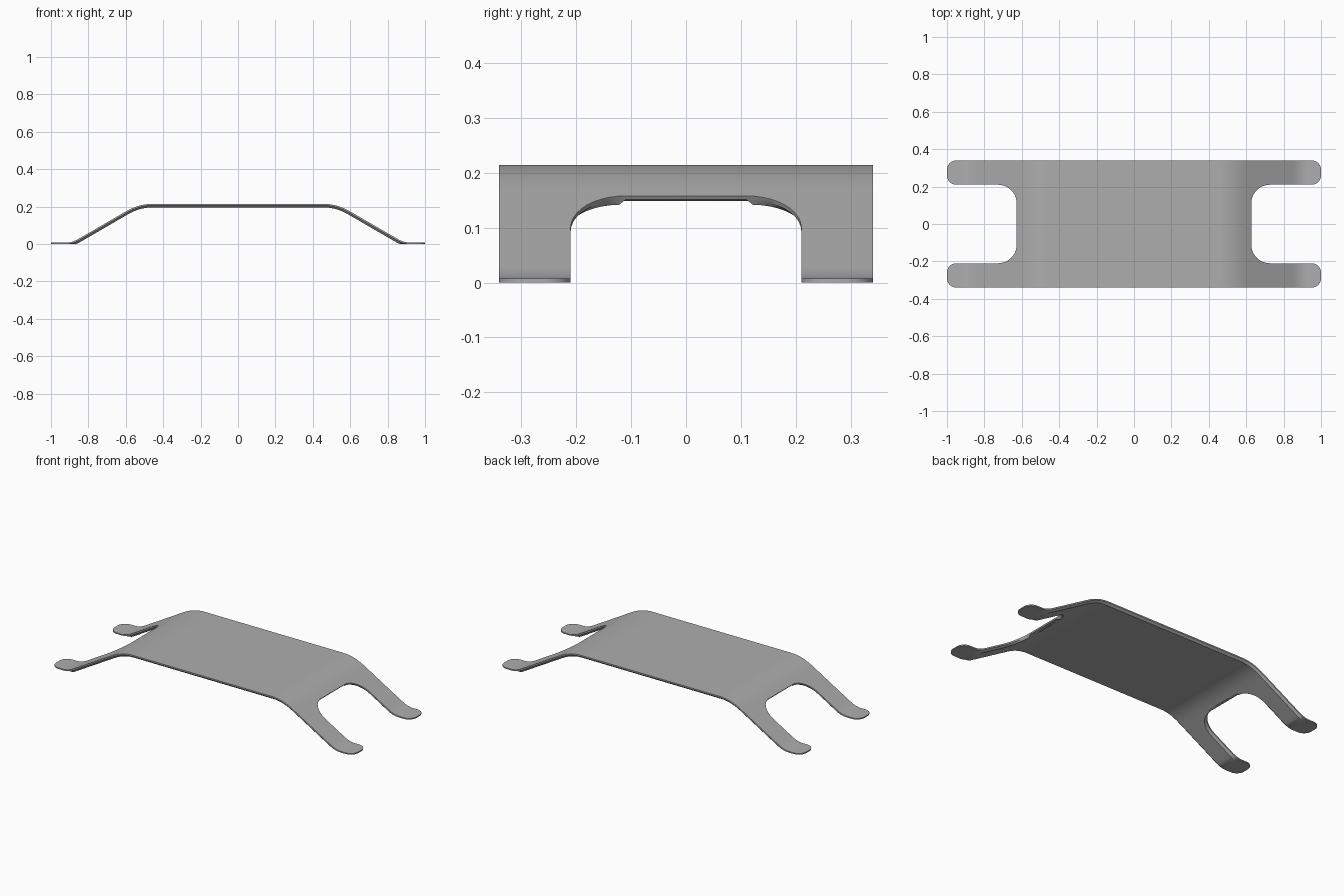
import bpy, bmesh, math

if "Cube" in bpy.data.objects:
    bpy.data.objects.remove(bpy.data.objects["Cube"], do_unlink=True)

TOP, FOOT = 0.214, 0.007            # heights of the deck and of the feet
BEND_A, BEND_B = 0.53, 0.887        # where the side starts and ends
WALL, THICK, CHAMFER = 0.008, 0.019, 0.012
NOTCH, NOTCH_R = 0.627, 0.10        # open notch between the feet
Y_IN, Y_OUT, TIP_R = 0.21, 0.34, 0.05
SLOPE = (TOP - FOOT) / (BEND_B - BEND_A)

mat = bpy.data.materials.new("plain grey")
mat.use_nodes = True
grey = (0.42, 0.42, 0.42, 1)
mat.diffuse_color = grey
mat.node_tree.nodes["Principled BSDF"].inputs["Base Color"].default_value = grey


def height(x):
    """Top surface: flat deck, sloping side and flat foot, with soft bends."""
    def ramp(u, r):
        return 0 if u < -r else u if u > r else (u + r) ** 2 / (4 * r)
    return TOP - SLOPE * (ramp(x - BEND_A, 0.07) - ramp(x - BEND_B, 0.035))


def rows(x):
    """Positions across the plate: middle, notch edge, chamfers, outer edge."""
    u = min(max((x - NOTCH) / NOTCH_R, 0), 1)
    inner = 0.11 + (Y_IN - 0.11) * math.sqrt(max(0, 1 - (1 - u) ** 2))
    t = max(0, x - (1 - TIP_R))
    cut = TIP_R - math.sqrt(max(0, TIP_R ** 2 - t * t))
    a, b = inner + cut, Y_OUT - cut
    return [0, a, a + CHAMFER, b - CHAMFER, b]


# Stations along the length, closer together on the curves
xs = [0, 0.2, 0.4] + [0.46 + 0.014 * i for i in range(11)] + [NOTCH - CHAMFER]
xs += [NOTCH + NOTCH_R * (1 - math.cos(math.pi * i / 20)) for i in range(11)]
xs += [0.78, 0.82] + [0.84 + 0.01 * i for i in range(10)]
xs += [1 - TIP_R + TIP_R * math.sin(math.pi * i / 16) for i in range(9)]

bm = bmesh.new()
top, under = {}, {}
for i, x in enumerate(xs):
    for j, y in enumerate(rows(x)):
        if j == 0 and x > NOTCH + 1e-6:
            continue
        on_notch = x >= NOTCH - 1e-6
        rim = j == 4 or (on_notch and j < 2) or i == len(xs) - 1
        depth = WALL if rim else THICK
        g = (height(x + 0.001) - height(x - 0.001)) / 0.002
        n = math.hypot(1, g)
        z = height(x)
        # Stop the underside where it meets the ground
        depth = min(depth, z * n)
        top[i, j] = bm.verts.new((x, y, z))
        under[i, j] = bm.verts.new((x + g / n * depth, y, max(0, z - depth / n)))

# Upper and lower skins
for i in range(len(xs) - 1):
    for j in range(4):
        keys = [(i, j), (i + 1, j), (i + 1, j + 1), (i, j + 1)]
        if all(k in top for k in keys):
            bm.faces.new([top[k] for k in keys])
            bm.faces.new([under[k] for k in reversed(keys)])

# Rim walls, leaving the two mirror planes open
key_of = {v: k for k, v in top.items()}
for e in [e for e in bm.edges if e.is_boundary and all(v in key_of for v in e.verts)]:
    a, b = e.verts
    if max(a.co.x, b.co.x) < 1e-6 or max(a.co.y, b.co.y) < 1e-6:
        continue
    bm.faces.new([a, b, under[key_of[b]], under[key_of[a]]])
bmesh.ops.recalc_face_normals(bm, faces=bm.faces)

# The quarter's outside must face up on the deck
bm.faces.ensure_lookup_table()
if bm.faces[0].normal.z < 0:
    bmesh.ops.reverse_faces(bm, faces=bm.faces)

mesh = bpy.data.meshes.new("bent_plate")
bm.to_mesh(mesh)
bm.free()
mesh.materials.append(mat)
plate = bpy.data.objects.new("bent_plate", mesh)
bpy.context.collection.objects.link(plate)

# Mirror the quarter to both sides and both ends
mirror = plate.modifiers.new("both_sides", "MIRROR")
mirror.use_axis = (True, True, False)
mirror.merge_threshold = 0.0005

bpy.context.view_layer.objects.active = plate
plate.select_set(True)
bpy.ops.object.modifier_apply(modifier=mirror.name)
bpy.ops.object.shade_smooth_by_angle(angle=math.radians(30))
